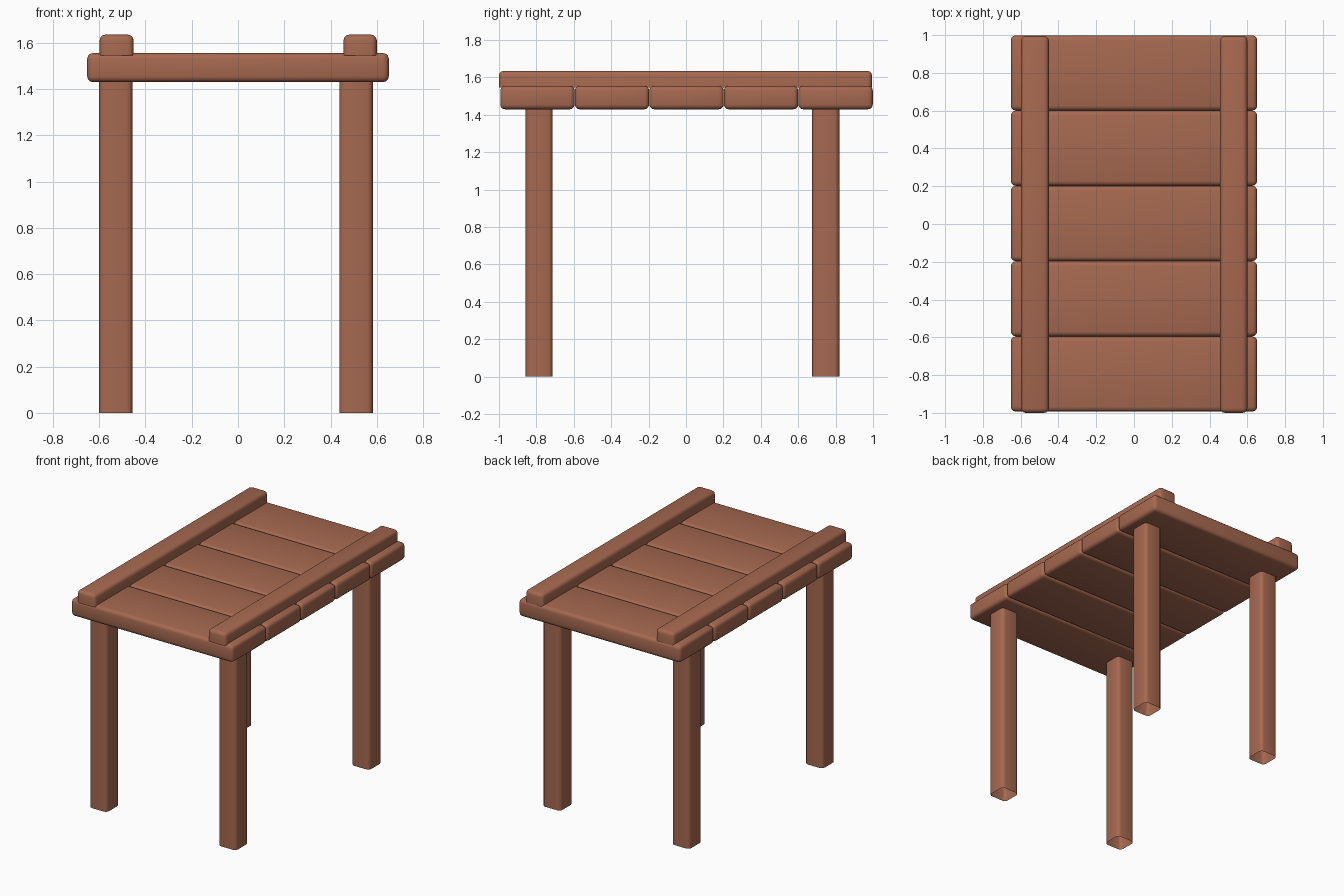
import bpy, bmesh

if "Cube" in bpy.data.objects:
    bpy.data.objects.remove(bpy.data.objects["Cube"])

wood = bpy.data.materials.new("reddish_brown_wood")
wood.diffuse_color = (0.38, 0.14, 0.08, 1)
wood.use_nodes = True
wood.node_tree.nodes["Principled BSDF"].inputs["Base Color"].default_value = wood.diffuse_color


def beam(name, x, y, z, bevel=0.025, keep=None, opened=()):
    """Rounded box from (min, max) ranges; keep picks edges to round, opened lists end normals (z) removed."""
    bm = bmesh.new()
    bmesh.ops.create_cube(bm, size=1)
    for v in bm.verts:
        for i, r in enumerate((x, y, z)):
            v.co[i] = r[1] if v.co[i] > 0 else r[0]
    edges = [e for e in bm.edges if keep is None or keep(*[v.co.z for v in e.verts])]
    bmesh.ops.bevel(bm, geom=edges, offset=bevel, segments=3, profile=0.5, affect='EDGES')
    bm.normal_update()
    caps = []
    for f in bm.faces:
        c = f.calc_center_median().z
        for end in opened:
            if abs(c - z[end]) < 1e-4 and abs(f.normal.z) > 0.9:
                caps.append(f)
    if caps:
        bmesh.ops.delete(bm, geom=caps, context='FACES')
    me = bpy.data.meshes.new(name)
    bm.to_mesh(me)
    bm.free()
    me.materials.append(wood)
    ob = bpy.data.objects.new(name, me)
    bpy.context.collection.objects.link(ob)
    bpy.ops.object.select_all(action='DESELECT')
    ob.select_set(True)
    bpy.context.view_layer.objects.active = ob
    bpy.ops.object.shade_smooth_by_angle(angle=0.7)
    return ob


# Five cross planks of the deck
pitch = 0.3985
for i in range(5):
    y0 = -0.993 + i * pitch
    beam(f"plank_{i + 1}", (-0.652, 0.652), (y0, y0 + pitch - 0.001), (1.43, 1.555))

# Two rails along the long sides, open underneath
for side, x in (("left", (-0.598, -0.451)), ("right", (0.456, 0.60))):
    beam(f"{side}_rail", x, (-1.0, 0.995), (1.545, 1.635),
         keep=lambda a, b: max(a, b) > 1.6, opened=(0,))

# Four hollow legs, open at both ends
for side, x in (("left", (-0.60, -0.456)), ("right", (0.438, 0.583))):
    for end, y in (("front", (-0.857, -0.713)), ("back", (0.675, 0.82))):
        beam(f"{end}_{side}_leg", x, y, (0.0, 1.435),
             keep=lambda a, b: abs(a - b) > 0.5, opened=(0, 1))
